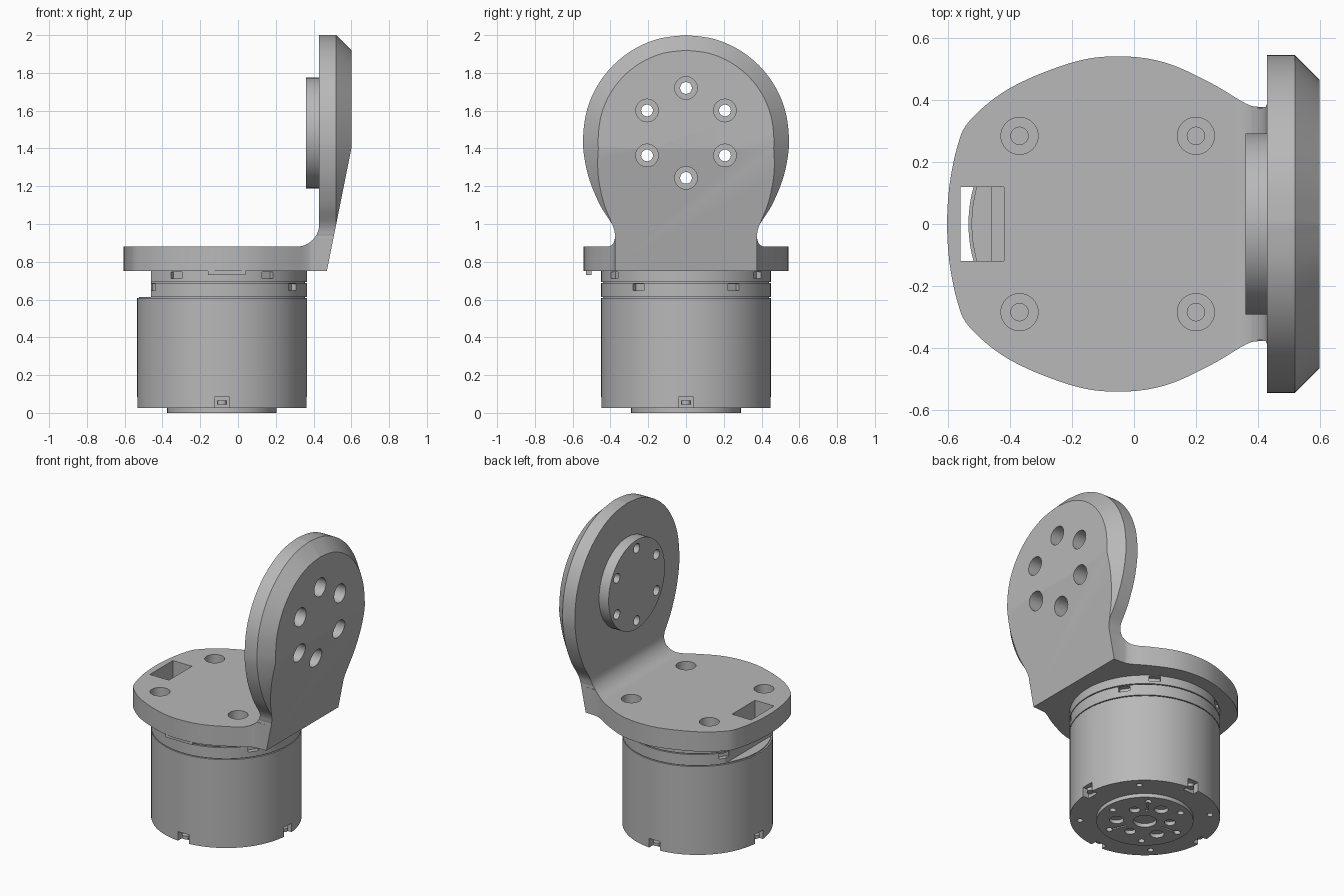
import bpy, bmesh
from math import sin, cos, pi, radians
from mathutils import Vector, Matrix

if bpy.data.objects.get("Cube"):
    bpy.data.objects.remove(bpy.data.objects["Cube"], do_unlink=True)

grey = bpy.data.materials.new("machined_grey")
grey.use_nodes = True
COLOUR = (0.48, 0.48, 0.48, 1)
grey.diffuse_color = COLOUR
grey.node_tree.nodes["Principled BSDF"].inputs["Base Color"].default_value = COLOUR

AXIS = -0.085                 # motor axis x
BOSS_Z = 1.482                # bolt circle height on the upright
TO_X = Matrix.Rotation(pi / 2, 4, "Y")   # turns local z to +x


def loft(bm, rings):
    """Skin equal-length rings and cap both ends."""
    loops = [[bm.verts.new(p) for p in ring] for ring in rings]
    for a, b in zip(loops, loops[1:]):
        for i in range(len(a)):
            j = (i + 1) % len(a)
            bm.faces.new((a[i], a[j], b[j], b[i]))
    bm.faces.new(loops[0][::-1])
    bm.faces.new(loops[-1])


def lathe(bm, profile, matrix, segs=32):
    loft(bm, [[matrix @ Vector((r * cos(2 * pi * i / segs), r * sin(2 * pi * i / segs), z))
               for i in range(segs)] for r, z in profile])


def box(bm, centre, size, angle=0, pivot=(0, 0, 0)):
    m = (Matrix.Translation(pivot) @ Matrix.Rotation(angle, 4, "Z")
         @ Matrix.Translation(centre) @ Matrix.Diagonal((*size, 1)))
    bmesh.ops.create_cube(bm, size=1, matrix=m)


def finish(name, bm):
    bmesh.ops.recalc_face_normals(bm, faces=bm.faces)
    mesh = bpy.data.meshes.new(name)
    bm.to_mesh(mesh)
    bm.free()
    mesh.materials.append(grey)
    obj = bpy.data.objects.new(name, mesh)
    bpy.context.collection.objects.link(obj)
    return obj


def activate(obj):
    bpy.ops.object.select_all(action="DESELECT")
    obj.select_set(True)
    bpy.context.view_layer.objects.active = obj


def combine(obj, tool, operation):
    mod = obj.modifiers.new("combine", "BOOLEAN")
    mod.object, mod.operation, mod.solver = tool, operation, "EXACT"
    mod.use_self = True
    activate(obj)
    bpy.ops.object.modifier_apply(modifier=mod.name)
    bpy.data.objects.remove(tool, do_unlink=True)


def smooth(obj):
    activate(obj)
    bpy.ops.object.shade_smooth_by_angle(angle=radians(25))


def spline(points, steps=5):
    """Catmull-Rom curve through 2D points."""
    p = [Vector(q) for q in points]
    p = [p[0]] + p + [p[-1]]
    out = []
    for a, b, c, d in zip(p, p[1:], p[2:], p[3:]):
        for k in range(steps):
            t = k / steps
            out.append(0.5 * (2 * b + (c - a) * t + (2 * a - 5 * b + 4 * c - d) * t ** 2
                              + (3 * b - a - 3 * c + d) * t ** 3))
    return out + [p[-1]]


def inset(points, amount):
    """Move an open counter-clockwise outline inward along its normals."""
    out = []
    for i, p in enumerate(points):
        t = (points[min(i + 1, len(points) - 1)] - points[max(i - 1, 0)]).normalized()
        out.append(p + Vector((-t.y, t.x)) * amount)
    return out


# Upright: round head on a waisted neck, chamfered on its outer side
neck = [(0.375, 0.6), (0.375, 0.9), (0.376, 0.945), (0.392, 1.0), (0.455, 1.1),
        (0.51, 1.23), (0.538, 1.35)]
head = [(0.545 * cos(radians(a)), 1.455 + 0.545 * sin(radians(a))) for a in range(0, 91, 15)]
half = spline(neck + head)
outline = half + [Vector((-p.x, p.y)) for p in half[-2::-1]]
bm = bmesh.new()
loft(bm, [[(x, p.x, p.y) for p in inset(outline, d)]
          for x, d in ((0.39, 0), (0.52, 0), (0.64, 0.12))])
bracket = finish("bracket", bm)

# Base plate: rounded outline narrowing to the bend
half = spline([(0.64, 0.375), (0.5, 0.375), (0.41, 0.378), (0.36, 0.39), (0.25, 0.455),
               (0.1, 0.522), (-0.05, 0.542), (-0.2, 0.522), (-0.4, 0.44), (-0.53, 0.335),
               (-0.571, 0.25), (-0.597, 0.12), (-0.605, 0)])
outline = half + [Vector((p.x, -p.y)) for p in half[-2::-1]]
bm = bmesh.new()
loft(bm, [[(p.x, p.y, z) for p in outline] for z in (0.7, 0.92)])
combine(bracket, finish("plate_tool", bm), "UNION")

# Trim both with the bent side profile
bend = [(0.31 + 0.12 * cos(radians(a)), 1.0 + 0.12 * sin(radians(a))) for a in range(0, -91, -9)]
profile = [(-0.7, 0.75), (0.47, 0.75), (0.6, 1.4), (0.6, 2.1), (0.43, 2.1)] + bend + [(-0.7, 0.88)]
bm = bmesh.new()
loft(bm, [[(x, y, z) for x, z in profile] for y in (-0.7, 0.7)])
combine(bracket, finish("profile_tool", bm), "INTERSECT")

# Locating boss on the inner side of the upright
bm = bmesh.new()
lathe(bm, [(0.293, 0.36), (0.293, 0.46)], Matrix.Translation((0, 0, BOSS_Z)) @ TO_X, 64)
combine(bracket, finish("boss_tool", bm), "UNION")

# Counterbored holes and the cable window
bm = bmesh.new()
for i in range(6):
    a = pi / 2 + i * pi / 3
    m = Matrix.Translation((0, 0.238 * cos(a), BOSS_Z + 0.238 * sin(a))) @ TO_X
    lathe(bm, [(0.031, 0.3), (0.031, 0.46), (0.06, 0.46), (0.06, 0.7)], m)
for sx in (-1, 1):
    for sy in (-1, 1):
        m = Matrix.Translation((AXIS + sx * 0.285, sy * 0.285, 0))
        lathe(bm, [(0.028, 0.7), (0.028, 0.81), (0.06, 0.81), (0.06, 0.95)], m)
box(bm, (-0.49, 0, 0.8), (0.14, 0.24, 0.4))
combine(bracket, finish("hole_tool", bm), "DIFFERENCE")
smooth(bracket)

# Motor body with seam grooves
centre = Matrix.Translation((AXIS, 0, 0))
bm = bmesh.new()
body = [(0.45, 0.025)]
for seam in (0.608, 0.687):
    body += [(0.45, seam), (0.44, seam), (0.44, seam + 0.006), (0.45, seam + 0.006)]
lathe(bm, body + [(0.45, 0.75)], centre, 96)
motor = finish("motor_body", bm)

# Flat side, edge notches, clip pockets and mounting holes
bm = bmesh.new()
box(bm, (-0.56, 0, 0.72), (0.2, 1, 0.212))
for i in range(4):
    box(bm, (0.45, 0, 0.05), (0.09, 0.08, 0.07), i * pi / 2, (AXIS, 0, 0))
    a = pi / 4 + i * pi / 2
    m = Matrix.Translation((AXIS + 0.39 * cos(a), 0.39 * sin(a), 0))
    lathe(bm, [(0.018, 0), (0.018, 0.08)], m, 16)
for base in (0, pi):
    for side in (-1, 1):
        box(bm, (0.45, 0, 0.728), (0.06, 0.07, 0.034), base + side * radians(57.5), (AXIS, 0, 0))
        box(bm, (0.45, 0, 0.666), (0.06, 0.07, 0.034), base + side * radians(34), (AXIS, 0, 0))
combine(motor, finish("motor_tool", bm), "DIFFERENCE")
smooth(motor)

# Small screws sitting in the edge notches
bm = bmesh.new()
for i in range(4):
    m = centre @ Matrix.Rotation(i * pi / 2, 4, "Z") @ Matrix.Translation((0.422, 0, 0))
    lathe(bm, [(0.024, 0.045), (0.024, 0.066)], m, 20)
smooth(finish("notch_screws", bm))

# Output flange with its bolt pattern
bm = bmesh.new()
lathe(bm, [(0.29, 0), (0.29, 0.06)], centre, 72)
flange = finish("output_flange", bm)
bm = bmesh.new()
lathe(bm, [(0.07, -0.1), (0.07, 0.045)], centre)
for count, start, ring, radius in ((3, 85, 0.17, 0.043), (3, 26, 0.15, 0.033), (6, 55, 0.235, 0.02)):
    for i in range(count):
        a = radians(start) + 2 * pi * i / count
        m = Matrix.Translation((AXIS + ring * cos(a), ring * sin(a), 0))
        lathe(bm, [(radius, -0.1), (radius, 0.045)], m, 20)
for i in range(3):
    box(bm, (0.18, 0, 0), (0.12, 0.012, 0.02), radians(55 + 120 * i), (AXIS, 0, 0))
combine(flange, finish("flange_tool", bm), "DIFFERENCE")
smooth(flange)

# Small tab under the front rim of the plate
bm = bmesh.new()
box(bm, (-0.06, -0.515, 0.743), (0.2, 0.03, 0.026))
finish("rim_tab", bm)
